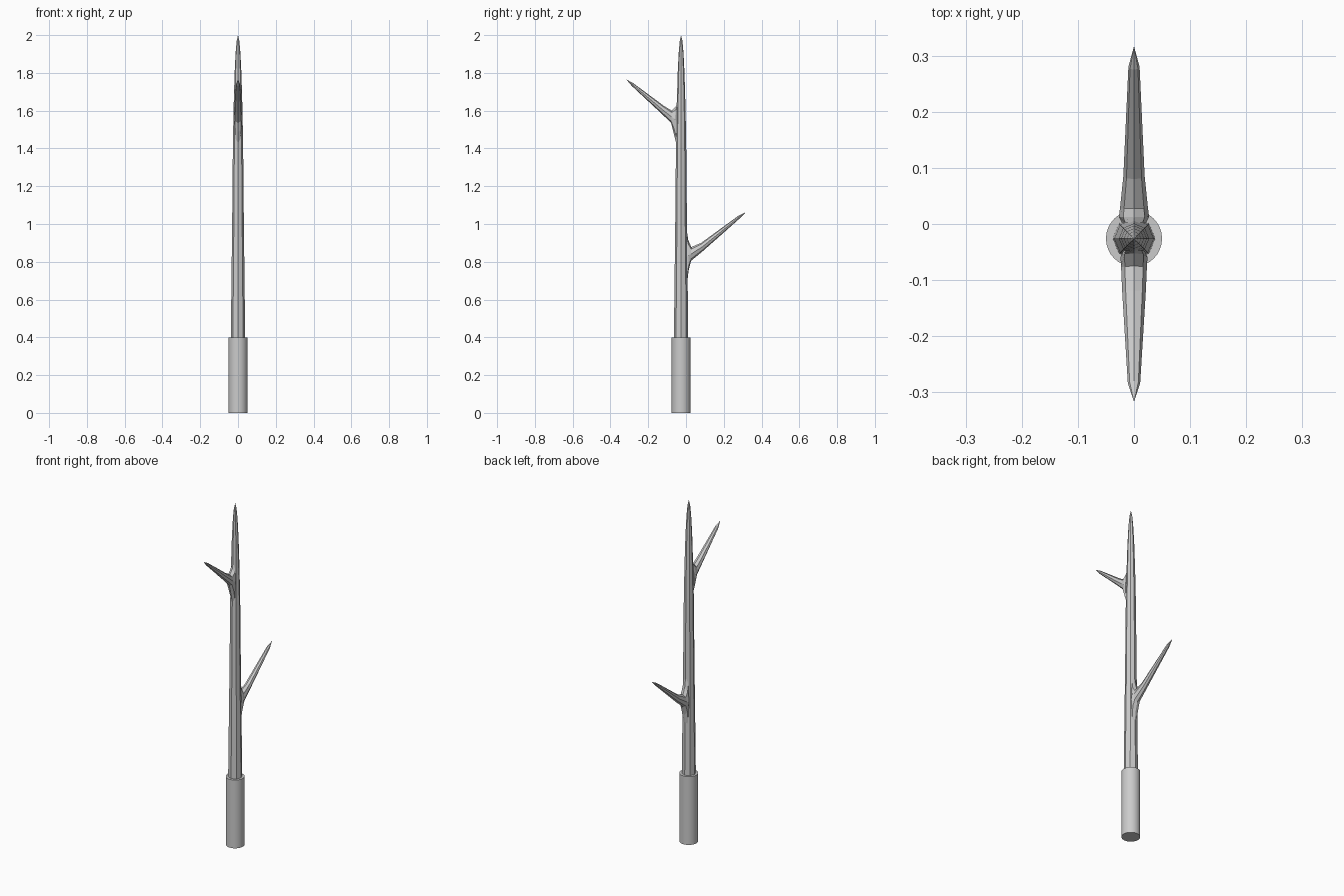
import bpy, bmesh, math

if "Cube" in bpy.data.objects:
    bpy.data.objects.remove(bpy.data.objects["Cube"])

CY = -0.026   # trunk axis offset in y
SIDES = 8


def loft(name, sections, tip):
    """Closed 8-sided tube. Section = (y, z) of one edge, (y, z) of the other, half width in x."""
    bm = bmesh.new()
    rings = []
    for (ya, za), (yb, zb), hx in sections:
        ring = []
        for i in range(SIDES):
            a = 2 * math.pi * i / SIDES
            t = (1 - math.cos(a)) / 2
            ring.append(bm.verts.new((hx * math.sin(a), ya + (yb - ya) * t, za + (zb - za) * t)))
        rings.append(ring)
    end = bm.verts.new((0, *tip))
    bm.faces.new(rings[0])
    for i in range(SIDES):
        j = (i + 1) % SIDES
        for r, s in zip(rings, rings[1:]):
            bm.faces.new((r[i], r[j], s[j], s[i]))
        bm.faces.new((rings[-1][i], rings[-1][j], end))
    bmesh.ops.recalc_face_normals(bm, faces=bm.faces)
    me = bpy.data.meshes.new(name)
    bm.to_mesh(me)
    bm.free()
    ob = bpy.data.objects.new(name, me)
    bpy.context.collection.objects.link(ob)
    return ob


# Round handle
bpy.ops.mesh.primitive_cylinder_add(vertices=32, radius=0.05, depth=0.4, location=(0, CY, 0.2))
bpy.context.object.name = "handle"
bpy.ops.object.shade_smooth_by_angle()

# Tapered trunk with a pointed top
profile = [(0.39, 0.038), (0.67, 0.035), (1.0, 0.031), (1.43, 0.027),
           (1.63, 0.023), (1.80, 0.018), (1.91, 0.0125), (1.97, 0.007)]
loft("trunk", [((CY - r, z), (CY + r, z), r) for z, r in profile], (CY, 2.0))

# Lower branch, towards the back
loft("lower_branch", [
    ((0.004, 0.67), (0.002, 0.98), 0.022),
    ((0.014, 0.755), (0.012, 0.915), 0.027),
    ((0.027, 0.805), (0.028, 0.878), 0.025),
    ((0.090, 0.857), (0.080, 0.900), 0.019),
    ((0.285, 1.030), (0.275, 1.042), 0.010)], (0.317, 1.063))

# Upper branch, towards the front
loft("upper_branch", [
    ((-0.050, 1.42), (-0.046, 1.66), 0.019),
    ((-0.066, 1.485), (-0.052, 1.625), 0.024),
    ((-0.079, 1.535), (-0.075, 1.600), 0.023),
    ((-0.125, 1.580), (-0.118, 1.626), 0.021),
    ((-0.288, 1.732), (-0.280, 1.746), 0.011)], (-0.317, 1.766))
